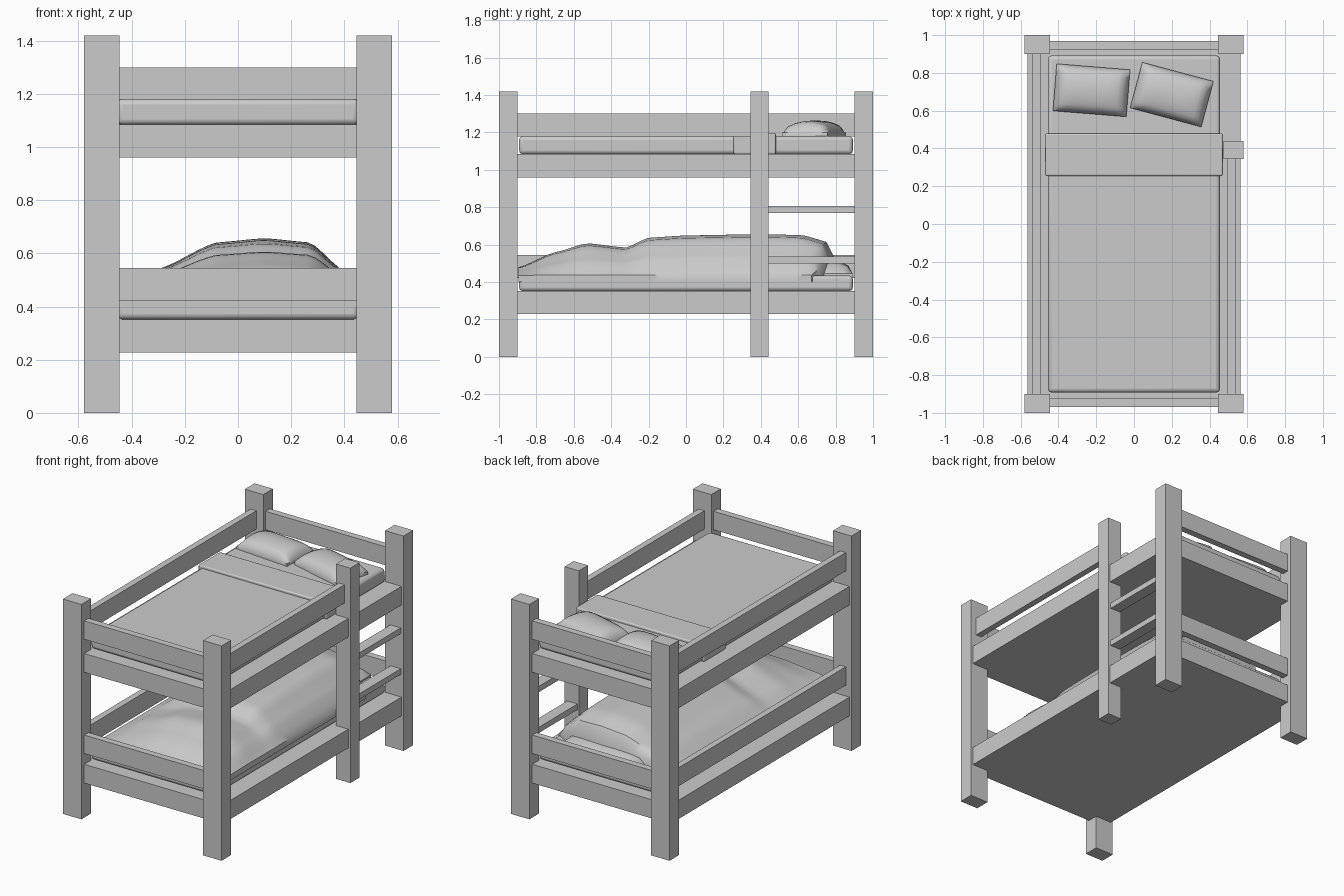
import bpy, math

if "Cube" in bpy.data.objects:
    bpy.data.objects.remove(bpy.data.objects["Cube"])

def box(name, x0, x1, y0, y1, z0, z1, bevel=0):
    bpy.ops.mesh.primitive_cube_add(size=1, location=((x0+x1)/2, (y0+y1)/2, (z0+z1)/2))
    o = bpy.context.object
    o.name = name
    o.scale = (x1-x0, y1-y0, z1-z0)
    bpy.ops.object.transform_apply(location=False, rotation=False, scale=True)
    if bevel:
        m = o.modifiers.new("soft_edges", 'BEVEL')
        m.width, m.segments = bevel, 3
        bpy.ops.object.shade_smooth_by_angle()
    return o

def interp(pts, t):
    """Smooth interpolation through (t, value) points."""
    if t <= pts[0][0]:
        return pts[0][1]
    for (a, va), (b, vb) in zip(pts, pts[1:]):
        if t <= b:
            k = (t-a)/(b-a)
            return va + (vb-va)*(0.6*k + 0.4*k*k*(3-2*k))
    return pts[-1][1]

def sheet(name, nx, ny, func, floor):
    """Closed mound: a grid of points from func(u, v) with sides dropped to floor."""
    verts = [func(i/nx, j/ny) for j in range(ny+1) for i in range(nx+1)]
    row = nx+1
    faces = [(j*row+i, j*row+i+1, (j+1)*row+i+1, (j+1)*row+i)
             for j in range(ny) for i in range(nx)]
    rim = ([i for i in range(nx)] + [j*row+nx for j in range(ny)] +
           [ny*row+i for i in range(nx, 0, -1)] + [j*row for j in range(ny, 0, -1)])
    start = len(verts)
    verts += [(verts[r][0], verts[r][1], floor) for r in rim]
    n = len(rim)
    for k in range(n):
        l = (k+1) % n
        faces.append((rim[l], rim[k], start+k, start+l))
    faces.append(tuple(start+k for k in reversed(range(n))))
    me = bpy.data.meshes.new(name)
    me.from_pydata(verts, [], faces)
    o = bpy.data.objects.new(name, me)
    bpy.context.collection.objects.link(o)
    bpy.ops.object.select_all(action='DESELECT')
    o.select_set(True)
    bpy.context.view_layer.objects.active = o
    bpy.ops.object.shade_smooth_by_angle(angle=math.radians(40))
    return o

def pillow(name, x, y, z, angle, w=0.39, d=0.25, edge=0.035, puff=0.05, tilt=0):
    def f(u, v):
        a, b = 2*u-1, 2*v-1
        dome = ((1-a**4)*(1-b*b))**0.6
        side = edge if max(abs(a), abs(b)) < 0.999 else edge*0.6
        return (a*w/2, b*d/2, side + puff*dome)
    o = sheet(name, 14, 12, f, 0)
    o.location = (x, y, z)
    o.rotation_euler = (tilt, 0, angle)
    return o

# Corner posts and ladder post
for sx in (-1, 1):
    for sy in (-1, 1):
        x, y = sorted((sx*0.445, sx*0.58)), sorted((sy*0.9, sy*1.0))
        box("corner_post", *x, *y, 0, 1.42)
box("ladder_post", 0.475, 0.58, 0.345, 0.44, 0, 1.42)

# Bunk bases, mattresses and guard rails
for level, z in (("lower", 0.228), ("upper", 0.96)):
    top = z + 0.124
    box(level+"_base_sides", -0.565, 0.565, -0.9, 0.9, z, top)
    for s in (-1, 1):
        y = sorted((s*0.9, s*0.97))
        box(level+"_base_end", -0.445, 0.445, *y, z, top)
        y = sorted((s*0.925, s*0.97))
        gz = 0.423 if level == "lower" else 1.178
        box(level+"_end_guard", -0.445, 0.445, *y, gz, gz+0.122)
    box(level+"_left_guard", -0.538, -0.496, -0.9, 0.9, gz, gz+0.122)
    box(level+"_mattress", -0.455, 0.455, -0.892, 0.892, top,
        0.435 if level == "lower" else 1.18, 0.02)
box("upper_right_guard", 0.496, 0.538, -0.9, 0.345, 1.178, 1.30)

# Ladder rungs
for z in (0.50, 0.77):
    box("ladder_rung", 0.485, 0.56, 0.44, 0.9, z, z+0.038)

# Upper bedding
box("folded_sheet", -0.47, 0.47, 0.255, 0.48, 1.084, 1.197, 0.008)
pillow("left_pillow", -0.225, 0.708, 1.178, math.radians(-4.6))
pillow("right_pillow", 0.2, 0.685, 1.178, math.radians(-15))

# Lower bedding: rumpled blanket over a mound, with a pillow at the head
ridge = [(-0.895, 0.48), (-0.7, 0.56), (-0.53, 0.608), (-0.32, 0.585), (-0.2, 0.638),
         (0, 0.65), (0.4, 0.657), (0.62, 0.652), (0.77, 0.612), (0.79, 0.54)]
cross = [(-0.46, 0.02), (-0.3, 0.48), (-0.08, 0.93), (0.1, 1), (0.27, 0.93),
         (0.39, 0.48), (0.46, 0.02)]

def blanket(u, v):
    x, y = -0.462 + 0.924*u, -0.895 + 1.685*v
    z = 0.435 + (interp(ridge, y)-0.435)*interp(cross, x)
    # The head edge slopes back toward the sides
    y -= 0.12*v**6*abs(2*u-1)**3
    return (x, y, z)

sheet("lower_blanket", 32, 44, blanket, 0.40)
pillow("lower_pillow", 0.05, 0.76, 0.425, 0, 0.6, 0.26, 0.035, 0.055)
